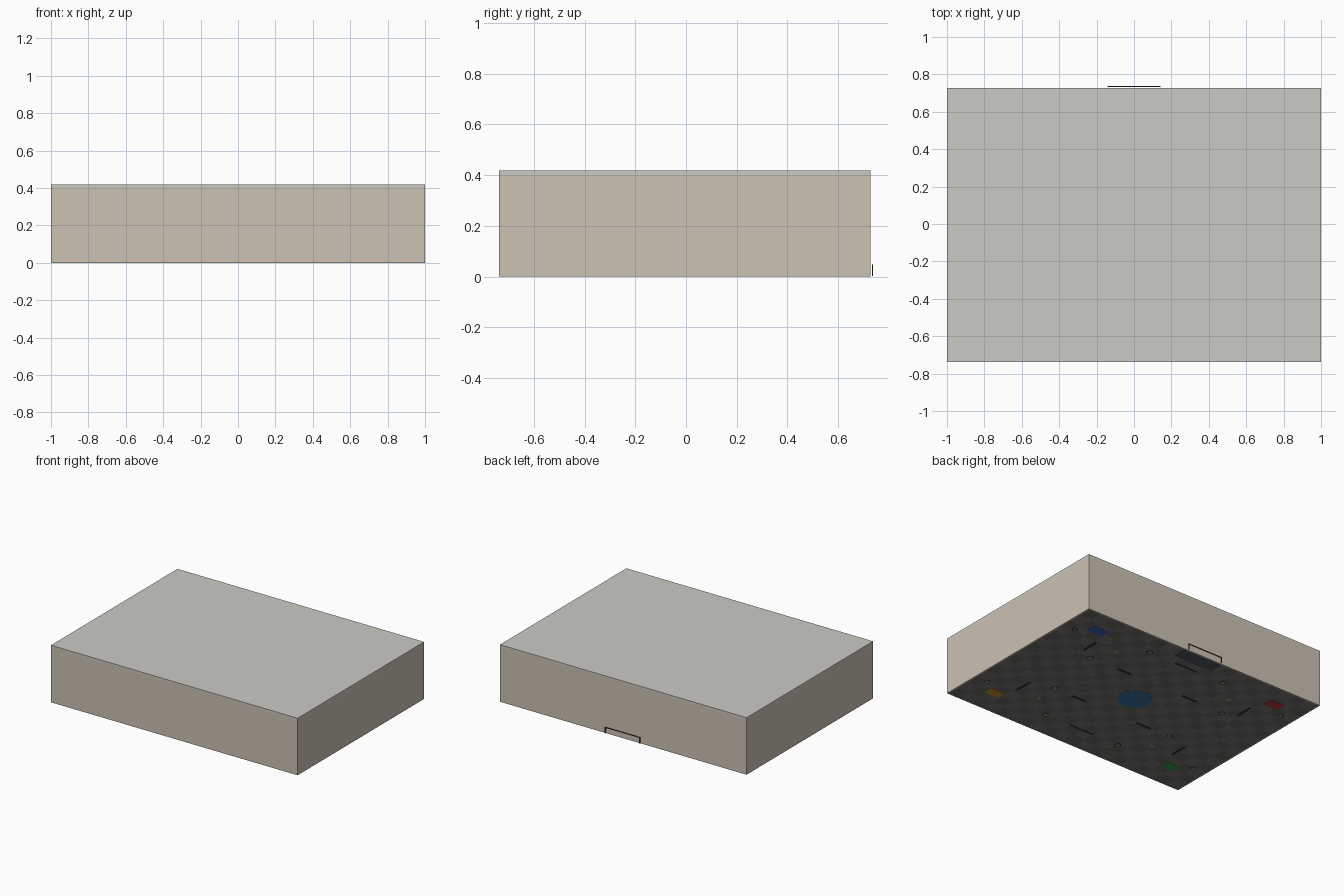
import bpy, bmesh, math

if "Cube" in bpy.data.objects:
    bpy.data.objects.remove(bpy.data.objects["Cube"])

W, Y0, Y1, H = 1.0, -0.738, 0.727, 0.418
YC = (Y0 + Y1) / 2
FLOOR = 0.002


def mat(name, r, g, b):
    m = bpy.data.materials.new(name)
    m.diffuse_color = (r, g, b, 1)
    m.use_nodes = True
    m.node_tree.nodes["Principled BSDF"].inputs["Base Color"].default_value = m.diffuse_color
    return m


WALL = mat("plaster", 0.60, 0.54, 0.45)
CEIL = mat("ceiling_grey", 0.60, 0.59, 0.55)
TILE_A = mat("tile_light", 0.20, 0.19, 0.18)
TILE_B = mat("tile_dark", 0.15, 0.145, 0.135)
DARK = mat("dark_wood", 0.03, 0.027, 0.025)
SLATE = mat("slate", 0.08, 0.09, 0.11)
STONE = mat("stone", 0.32, 0.28, 0.25)
LEAF = mat("leaf", 0.12, 0.28, 0.10)
WATER = mat("deep_blue", 0.04, 0.17, 0.34)
FRAME = mat("frame_brown", 0.12, 0.035, 0.03)


def finish(name, m, smooth=False):
    o = bpy.context.object
    o.name = name
    if m:
        o.data.materials.append(m)
    if smooth:
        bpy.ops.object.shade_smooth_by_angle(angle=math.radians(40))
    return o


def box(name, x0, x1, y0, y1, z0, z1, m):
    bpy.ops.mesh.primitive_cube_add(size=1, location=((x0 + x1) / 2, (y0 + y1) / 2, (z0 + z1) / 2))
    o = finish(name, m)
    o.scale = (x1 - x0, y1 - y0, z1 - z0)
    return o


def slab(name, x, y, sx, sy, z0, z1, m):
    return box(name, x - sx / 2, x + sx / 2, y - sy / 2, y + sy / 2, z0, z1, m)


def cyl(name, x, y, r, z0, z1, m, r2=None):
    bpy.ops.mesh.primitive_cone_add(vertices=20, radius1=r, radius2=r if r2 is None else r2,
                                    depth=z1 - z0, location=(x, y, (z0 + z1) / 2))
    return finish(name, m, True)


# Hall shell: four walls and a thin ceiling
T, ZW = 0.01, 0.403
box("front_wall", -W, W, Y0, Y0 + T, 0, ZW, WALL)
box("back_wall", -W, W, Y1 - T, Y1, 0, ZW, WALL)
box("left_wall", -W, -W + T, Y0 + T, Y1 - T, 0, ZW, WALL)
box("right_wall", W - T, W, Y0 + T, Y1 - T, 0, ZW, WALL)
box("ceiling", -W, W, Y0, Y1, ZW, H, CEIL)

# Checkered floor
NX, NY = 20, 15
bm = bmesh.new()
bmesh.ops.create_grid(bm, x_segments=NX, y_segments=NY, size=0.5)
for f in bm.faces:
    c = f.calc_center_median()
    f.material_index = (int((c.x + 0.5) * NX) + int((c.y + 0.5) * NY)) % 2
me = bpy.data.meshes.new("checkered_floor")
bm.to_mesh(me)
bm.free()
floor = bpy.data.objects.new("checkered_floor", me)
bpy.context.collection.objects.link(floor)
floor.scale = (2 * W - 2 * T, Y1 - Y0 - 2 * T, 1)
floor.location = (0, YC, FLOOR)
me.materials.append(TILE_A)
me.materials.append(TILE_B)

# Back doorway frame and the entrance mat inside it
FW, FH, FY = 0.143, 0.048, 0.735
for s, side in ((-1, "left"), (1, "right")):
    slab("door_post_" + side, s * (FW - 0.003), FY, 0.006, 0.004, 0.003, FH, FRAME)
slab("door_lintel", 0, FY, 2 * FW, 0.004, FH - 0.005, FH, FRAME)
slab("entrance_mat", 0, 0.665, 0.32, 0.11, 0.0005, 0.006, SLATE)

# Central fountain: stone foot, blue basin and dome
cyl("fountain_basin", 0, 0, 0.115, 0.0005, 0.025, WATER)
bpy.ops.mesh.primitive_torus_add(major_radius=0.085, minor_radius=0.006, major_segments=32,
                                 minor_segments=8, location=(0, 0, 0.006))
finish("fountain_foot_ring", WATER, True)
bpy.ops.mesh.primitive_uv_sphere_add(segments=24, ring_count=12, radius=0.08, location=(0, 0, 0.085))
finish("fountain_dome", WATER, True)

# Coloured corner mats
for name, x, y, rgb in (("blue", 1, 1, (0.05, 0.12, 0.50)), ("yellow", 1, -1, (0.50, 0.28, 0.04)),
                        ("red", -1, 1, (0.45, 0.04, 0.035)), ("green", -1, -1, (0.05, 0.30, 0.08))):
    slab(name + "_mat", x * 0.76, y * 0.535, 0.12, 0.075, 0.0005, 0.006, mat(name, *rgb))


# Planter: foot, pot and foliage
def planter(name, x, y, r):
    cyl(name + "_pot", x, y, r * 0.8, 0.001, 0.035, STONE, r)
    bpy.ops.mesh.primitive_torus_add(major_radius=r * 0.85, minor_radius=0.004, major_segments=20,
                                     minor_segments=6, location=(x, y, 0.004))
    finish(name + "_foot", DARK, True)
    bpy.ops.mesh.primitive_ico_sphere_add(subdivisions=2, radius=r * 1.1, location=(x, y, 0.055))
    finish(name + "_foliage", LEAF, True)


# Furniture repeated in all four quarters
for sx in (-1, 1):
    for sy in (-1, 1):
        tag = ("left" if sx < 0 else "right") + ("_front" if sy < 0 else "_back")
        slab("side_bench_" + tag, sx * 0.67, sy * 0.34, 0.016, 0.13, 0.0005, 0.03, DARK)
        slab("inner_bench_" + tag, sx * 0.28, sy * 0.235, 0.12, 0.016, 0.0005, 0.03, DARK)
        planter("corner_planter_" + tag, sx * 0.89, sy * 0.453, 0.02)
        planter("long_planter_" + tag, sx * 0.315, sy * 0.54, 0.024)
        cyl("post_" + tag, sx * 0.49, sy * 0.40, 0.019, 0.0005, 0.09, STONE)
        # diagonal pairs of round stools sit slightly further out
        planter("mid_planter_" + tag, sx * (0.57 if sy > 0 else 0.495), sy * 0.228, 0.022)

# Long low barriers at the front and back
for s, tag in ((-1, "front"), (1, "back")):
    slab("barrier_" + tag, 0, s * 0.538, 0.19, 0.01, 0.0005, 0.04, DARK)
